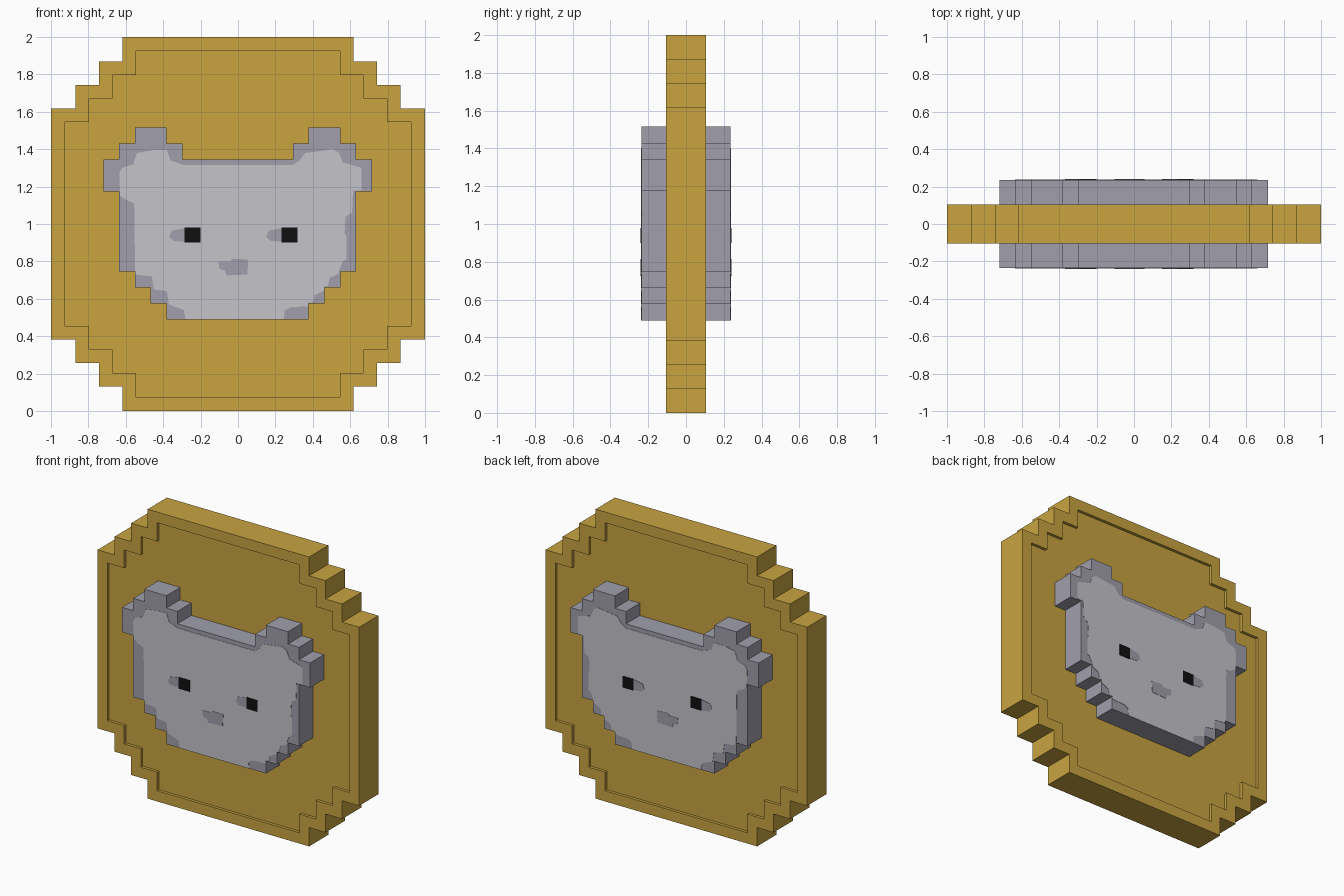
import bpy
import bmesh

default_cube = bpy.data.objects.get("Cube")
if default_cube:
    bpy.data.objects.remove(default_cube, do_unlink=True)


def make_material(name, red, green, blue):
    """One flat colour, shown both in the viewport and in a render."""
    material = bpy.data.materials.new(name)
    colour = (red, green, blue, 1)
    material.diffuse_color = colour
    material.use_nodes = True
    shader = material.node_tree.nodes["Principled BSDF"]
    shader.inputs["Base Color"].default_value = colour
    shader.inputs["Roughness"].default_value = 0.8
    return material


gold = make_material("gold", 0.578, 0.371, 0.051)
fur_grey = make_material("fur_grey", 0.352, 0.347, 0.413)
pale_grey = make_material("pale_grey", 0.558, 0.552, 0.591)
black = make_material("black", 0.005, 0.005, 0.005)


def loft(name, material, *sections):
    """Join matching outlines, each an (x, z) list at one depth, and cap both ends."""
    bm = bmesh.new()
    rings = [[bm.verts.new((x, depth, z)) for x, z in outline]
             for outline, depth in sections]
    for ring, following in zip(rings, rings[1:]):
        count = len(ring)
        for i in range(count):
            j = (i + 1) % count
            bm.faces.new((ring[i], ring[j], following[j], following[i]))
    bm.faces.new(rings[0])
    bm.faces.new(rings[-1])
    bmesh.ops.recalc_face_normals(bm, faces=bm.faces)
    mesh = bpy.data.meshes.new(name)
    bm.to_mesh(mesh)
    bm.free()
    mesh.materials.append(material)
    part = bpy.data.objects.new(name, mesh)
    bpy.context.collection.objects.link(part)
    return part


def stepped_round(levels):
    """A pixel-style circle: one stepped corner repeated in four quadrants."""
    corner = []
    last = len(levels) - 1
    for i, x in enumerate(levels):
        corner.append((x, levels[last - i]))
        if i < last:
            corner.append((x, levels[last - i - 1]))
    right = corner + [(x, -z) for x, z in reversed(corner)]
    left = [(-x, z) for x, z in reversed(right)]
    return [(x, z + 1) for x, z in right + left]


def hundredths(points):
    return [(x / 100, z / 100) for x, z in points]


# Coin: stepped rim with a shallow sunken field on both faces
RIM, FIELD, RELIEF, SKIN = 0.105, 0.085, 0.236, 0.002
outer = stepped_round([0.617, 0.743, 0.87, 1])
inner = stepped_round([0.545, 0.67, 0.797, 0.926])
loft("coin", gold,
     (inner, -FIELD), (inner, -RIM), (outer, -RIM),
     (outer, RIM), (inner, RIM), (inner, FIELD))

# Head outline on a pixel grid: half width and row counted from the top
half_head = [(3.5, 2), (3.5, 1), (4.5, 1), (4.5, 0), (6.5, 0), (6.5, 1),
             (7.5, 1), (7.5, 2), (8.5, 2), (8.5, 4), (7.5, 4), (7.5, 9),
             (6.5, 9), (6.5, 10), (5.5, 10), (5.5, 11), (4.5, 11), (4.5, 12)]
whole_head = half_head + [(-column, row) for column, row in reversed(half_head)]
head_outline = [(column * 0.0845 - 0.002, 1.515 - row * 0.0854)
                for column, row in whole_head]

# Pale face patch, leaving an uneven darker border
face_outline = hundredths([
    (24.5, 49), (25, 54), (28, 55.5), (37.5, 56), (37.5, 58), (40, 58),
    (41, 62), (46, 64.5), (46, 66.5), (48, 67), (49, 71), (54, 73.5),
    (54, 75), (56, 80), (58, 81), (58, 93), (57, 95), (57.5, 104),
    (61, 106), (61.5, 118), (66, 118), (66, 130), (56, 133), (54, 138),
    (51, 140), (36, 138), (33, 134), (29, 131.5),
    (-29, 131.5), (-36, 134), (-38, 139.5), (-45, 139.5), (-54, 138),
    (-56, 132), (-62, 130), (-63.5, 127), (-63, 115), (-60, 113),
    (-55.5, 111), (-55, 73), (-46, 72), (-45, 65), (-38, 64),
    (-37, 57), (-29, 54), (-28, 49)])

nose_outline = hundredths([
    (-10.5, 80), (-10, 76), (-7, 75), (-6, 72.5), (5, 73),
    (5.5, 81), (-3, 81.5), (-4, 80)])


def eye_outline(x):
    return [(x - 0.042, 0.9), (x + 0.042, 0.9), (x + 0.042, 0.98), (x - 0.042, 0.98)]


def eye_shade_outline(x):
    return [(x - 0.042, 0.905), (x - 0.1, 0.91), (x - 0.125, 0.93),
            (x - 0.11, 0.965), (x - 0.042, 0.977)]


# Head relief and its painted plates, the same on each face of the coin
for side_name, side in (("front", -1), ("back", 1)):

    def layer(name, material, outline, low, high):
        loft(side_name + "_" + name, material,
             (outline, side * low), (outline, side * high))

    face_top = RELIEF + SKIN
    mark_top = face_top + SKIN
    layer("head", fur_grey, head_outline, FIELD, RELIEF)
    layer("face_patch", pale_grey, face_outline, RELIEF, face_top)
    layer("nose", fur_grey, nose_outline, face_top, mark_top)
    for eye_name, x in (("right", -0.243), ("left", 0.275)):
        layer(eye_name + "_eye", black, eye_outline(x), face_top, mark_top)
        layer(eye_name + "_eye_shade", fur_grey, eye_shade_outline(x),
              face_top, mark_top)
